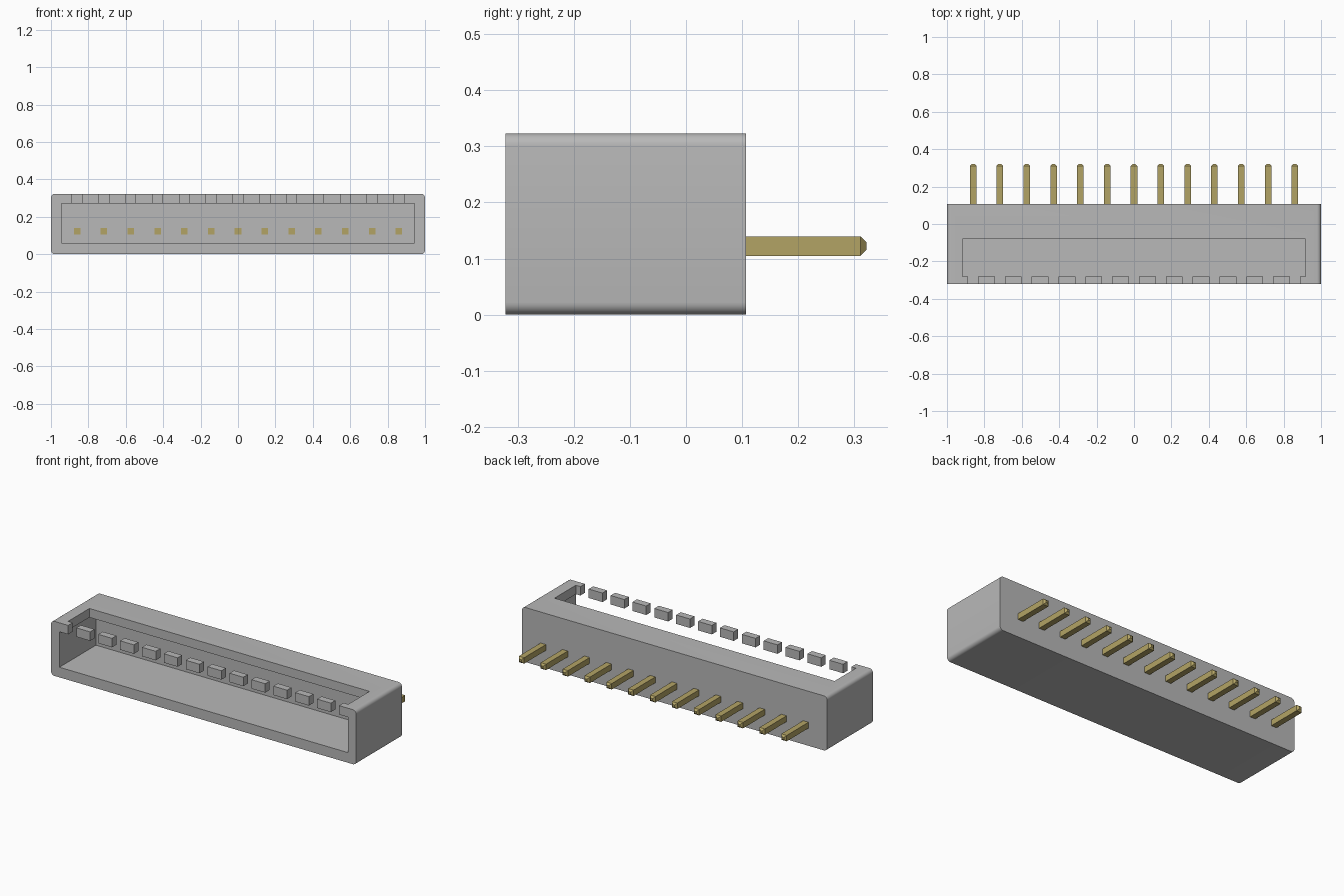
import bpy
import bmesh
from math import sin, cos, pi, radians
from mathutils import Vector

if "Cube" in bpy.data.objects:
    bpy.data.objects.remove(bpy.data.objects["Cube"], do_unlink=True)

FRONT, BACK, TIP = -0.322, 0.107, 0.322
TOP, CEILING, FLOOR = 0.323, 0.27, 0.06
CAVITY_BACK = 0.02
PINS, PITCH = 13, 0.1434


def material(name, colour):
    mat = bpy.data.materials.new(name)
    mat.use_nodes = True
    mat.diffuse_color = (*colour, 1)
    mat.node_tree.nodes["Principled BSDF"].inputs["Base Color"].default_value = (*colour, 1)
    return mat


plastic = material("grey plastic", (0.48, 0.48, 0.48))
gold = material("dull gold", (0.45, 0.37, 0.13))


def prism(name, points, direction, mat):
    """Extrude a flat outline along a direction."""
    bm = bmesh.new()
    face = bm.faces.new([bm.verts.new(p) for p in points])
    ext = bmesh.ops.extrude_face_region(bm, geom=[face])
    moved = [v for v in ext["geom"] if isinstance(v, bmesh.types.BMVert)]
    bmesh.ops.translate(bm, verts=moved, vec=Vector(direction))
    bmesh.ops.recalc_face_normals(bm, faces=bm.faces)
    return finish(name, bm, mat)


def finish(name, bm, mat):
    mesh = bpy.data.meshes.new(name)
    bm.to_mesh(mesh)
    bm.free()
    mesh.materials.append(mat)
    obj = bpy.data.objects.new(name, mesh)
    bpy.context.collection.objects.link(obj)
    return obj


def box(name, x0, x1, y0, y1, z0, z1, mat):
    outline = [(x0, y0, z0), (x1, y0, z0), (x1, y1, z0), (x0, y1, z0)]
    return prism(name, outline, (0, 0, z1 - z0), mat)


def activate(obj):
    bpy.ops.object.select_all(action="DESELECT")
    obj.select_set(True)
    bpy.context.view_layer.objects.active = obj


def cut(obj, cutter):
    activate(obj)
    mod = obj.modifiers.new("cut", "BOOLEAN")
    mod.operation = "DIFFERENCE"
    mod.solver = "EXACT"
    mod.object = cutter
    bpy.ops.object.modifier_apply(modifier=mod.name)
    bpy.data.objects.remove(cutter, do_unlink=True)


# Housing: rounded rectangle running front to back
r, steps = 0.022, 6
outline = []
for corner, (cx, cz) in enumerate([(1 - r, TOP - r), (r - 1, TOP - r), (r - 1, r), (1 - r, r)]):
    for i in range(steps + 1):
        a = (corner + i / steps) * pi / 2
        outline.append((cx + r * cos(a), FRONT, cz + r * sin(a)))
housing = prism("housing", outline, (0, BACK - FRONT, 0), plastic)

# Front cavity and the top window, narrowed at the front by end hooks
cut(housing, box("cavity_cutter", -0.945, 0.945, -0.5, CAVITY_BACK, FLOOR, CEILING, plastic))
window = [(-0.888, -0.5), (0.888, -0.5), (0.888, -0.28), (0.918, -0.28),
          (0.918, -0.08), (-0.918, -0.08), (-0.918, -0.28), (-0.888, -0.28)]
cut(housing, prism("window_cutter", [(x, y, 0.2) for x, y in window], (0, 0, 0.3), plastic))
activate(housing)
bpy.ops.object.shade_smooth_by_angle(angle=radians(30))

# Row of separator blocks along the front top edge
for i in range(PINS - 1):
    x = (i - (PINS - 2) / 2) * PITCH
    box(f"separator_block_{i + 1}", x - 0.045, x + 0.045, FRONT, -0.28, CEILING, TOP, plastic)


# Square pins with chamfered tips
def pin(name, x, z=0.122, half=0.0175, chamfer=0.011):
    bm = bmesh.new()
    rings = []
    for y, h in [(CAVITY_BACK - 0.002, half), (TIP - chamfer, half), (TIP, half - chamfer)]:
        rings.append([bm.verts.new((x + sx * h, y, z + sz * h))
                      for sx, sz in [(-1, -1), (1, -1), (1, 1), (-1, 1)]])
    for a, b in zip(rings, rings[1:]):
        for k in range(4):
            n = (k + 1) % 4
            bm.faces.new([a[k], a[n], b[n], b[k]])
    bm.faces.new(rings[0])
    bm.faces.new(rings[-1])
    bmesh.ops.recalc_face_normals(bm, faces=bm.faces)
    return finish(name, bm, gold)


for i in range(PINS):
    pin(f"contact_pin_{i + 1}", (i - (PINS - 1) / 2) * PITCH)
